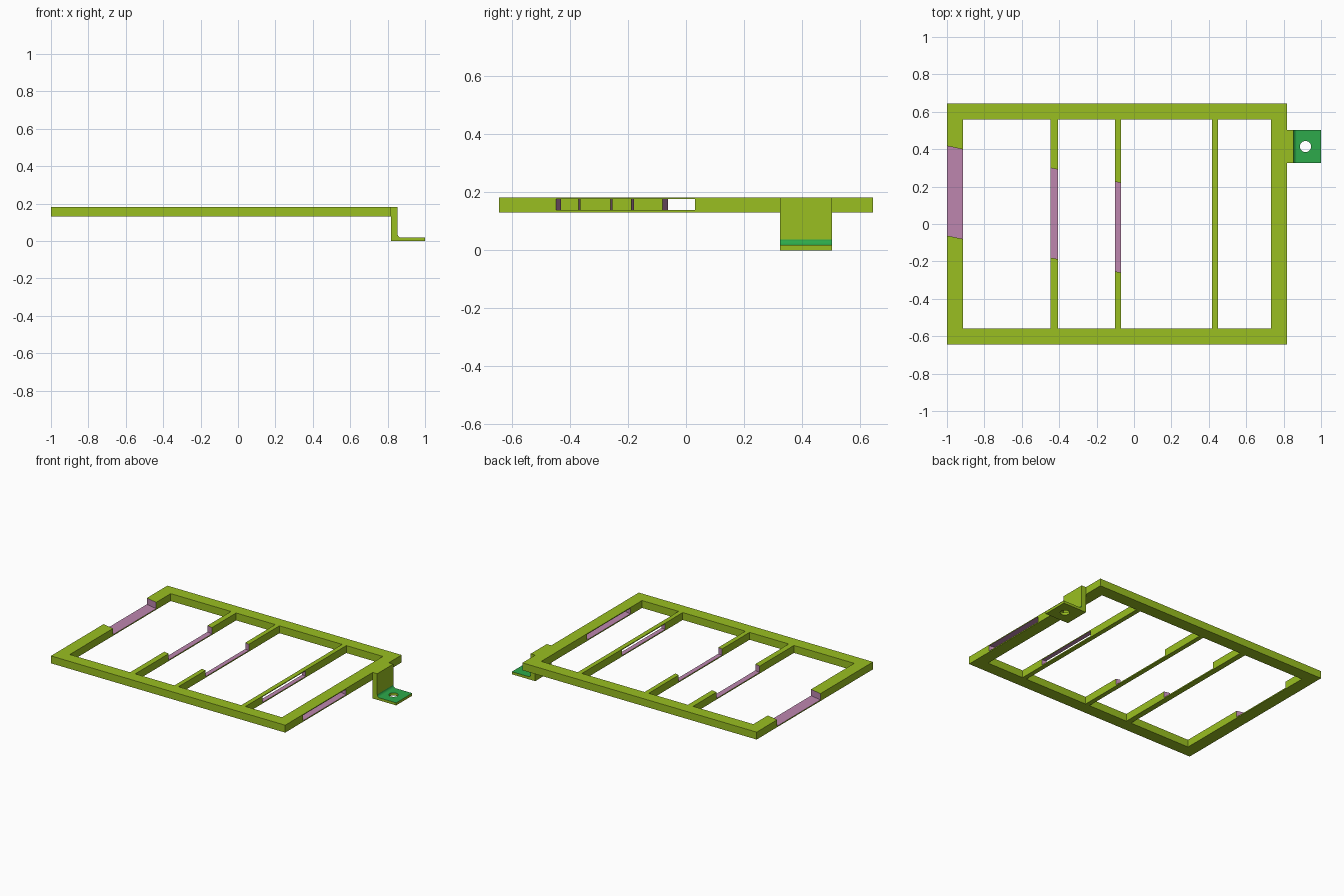
import bpy, bmesh, math

if "Cube" in bpy.data.objects:
    bpy.data.objects.remove(bpy.data.objects["Cube"])


def material(name, rgb):
    m = bpy.data.materials.new(name)
    m.diffuse_color = (*rgb, 1)
    m.use_nodes = True
    m.node_tree.nodes["Principled BSDF"].inputs["Base Color"].default_value = m.diffuse_color
    return m


MATS = [material("lime", (0.32, 0.52, 0.015)),
        material("pink", (0.51, 0.24, 0.43)),
        material("green", (0.026, 0.40, 0.07))]


def prism(name, outline, axis, lo, hi, mat=0):
    """Extrude a 2D outline along z (xy outline) or y (xz outline)."""
    def at(p, h):
        return (p[0], p[1], h) if axis == 'z' else (p[0], h, p[1])
    bm = bmesh.new()
    a = [bm.verts.new(at(p, lo)) for p in outline]
    b = [bm.verts.new(at(p, hi)) for p in outline]
    bm.faces.new(a)
    bm.faces.new(b)
    n = len(outline)
    for i in range(n):
        j = (i + 1) % n
        bm.faces.new((a[i], a[j], b[j], b[i]))
    bmesh.ops.recalc_face_normals(bm, faces=bm.faces)
    for f in bm.faces:
        f.material_index = mat
    me = bpy.data.meshes.new(name)
    bm.to_mesh(me)
    bm.free()
    for m in MATS:
        me.materials.append(m)
    ob = bpy.data.objects.new(name, me)
    bpy.context.collection.objects.link(ob)
    return ob


def cut(ob, cutter):
    cutter.hide_render = True
    mod = ob.modifiers.new("cut", 'BOOLEAN')
    mod.operation = 'DIFFERENCE'
    mod.solver = 'EXACT'
    mod.object = cutter
    bpy.context.view_layer.objects.active = ob
    bpy.ops.object.modifier_apply(modifier=mod.name)
    bpy.data.objects.remove(cutter)


def rect(x0, x1, y0, y1):
    return [(x0, y0), (x1, y0), (x1, y1), (x0, y1)]


# Flat frame with four window openings
Z0, Z1 = 0.131, 0.183
frame = prism("frame", rect(-1, 0.818, -0.645, 0.645), 'z', Z0, Z1)
for x0, x1 in [(-0.914, -0.446), (-0.406, -0.102), (-0.07, 0.417), (0.449, 0.733)]:
    cut(frame, prism("window_cutter", rect(x0, x1, -0.559, 0.559), 'z', 0, 0.4))


# Slanted channel: open on top at the left, roofed through the right bars
def slot(x0, x1):
    slope = -math.tan(math.radians(12))
    y0, y1 = slope * (x0 + 1), slope * (x1 + 1)
    return [(x0, y0 - 0.062), (x1, y1 - 0.062), (x1, y1 + 0.417), (x0, y0 + 0.417)]


cut(frame, prism("open_slot_cutter", slot(-1.1, 0.2), 'z', 0.139, 0.3, 1))
cut(frame, prism("closed_slot_cutter", slot(0.3, 0.9), 'z', 0.139, 0.177, 1))

# L-shaped mounting bracket with a small inner fillet
T, XF, R = 0.018, 0.853, 0.019
fillet = [(XF + R - R * math.cos(a), T + R - R * math.sin(a))
          for a in (math.pi / 2 * i / 6 for i in range(7))]
profile = [(0.818, 0), (0.818, Z1), (XF, Z1)] + fillet + [(1, T), (1, 0)]
bracket = prism("bracket", profile, 'y', 0.325, 0.503)
for p in bracket.data.polygons:
    if p.normal.z > 0.05 and p.center.z < 0.1:
        p.material_index = 2

# Screw hole in the bracket foot
hole = [(0.917 + 0.03 * math.cos(math.tau * i / 32),
         0.414 + 0.03 * math.sin(math.tau * i / 32)) for i in range(32)]
cut(bracket, prism("hole_cutter", hole, 'z', -0.1, 0.1))
